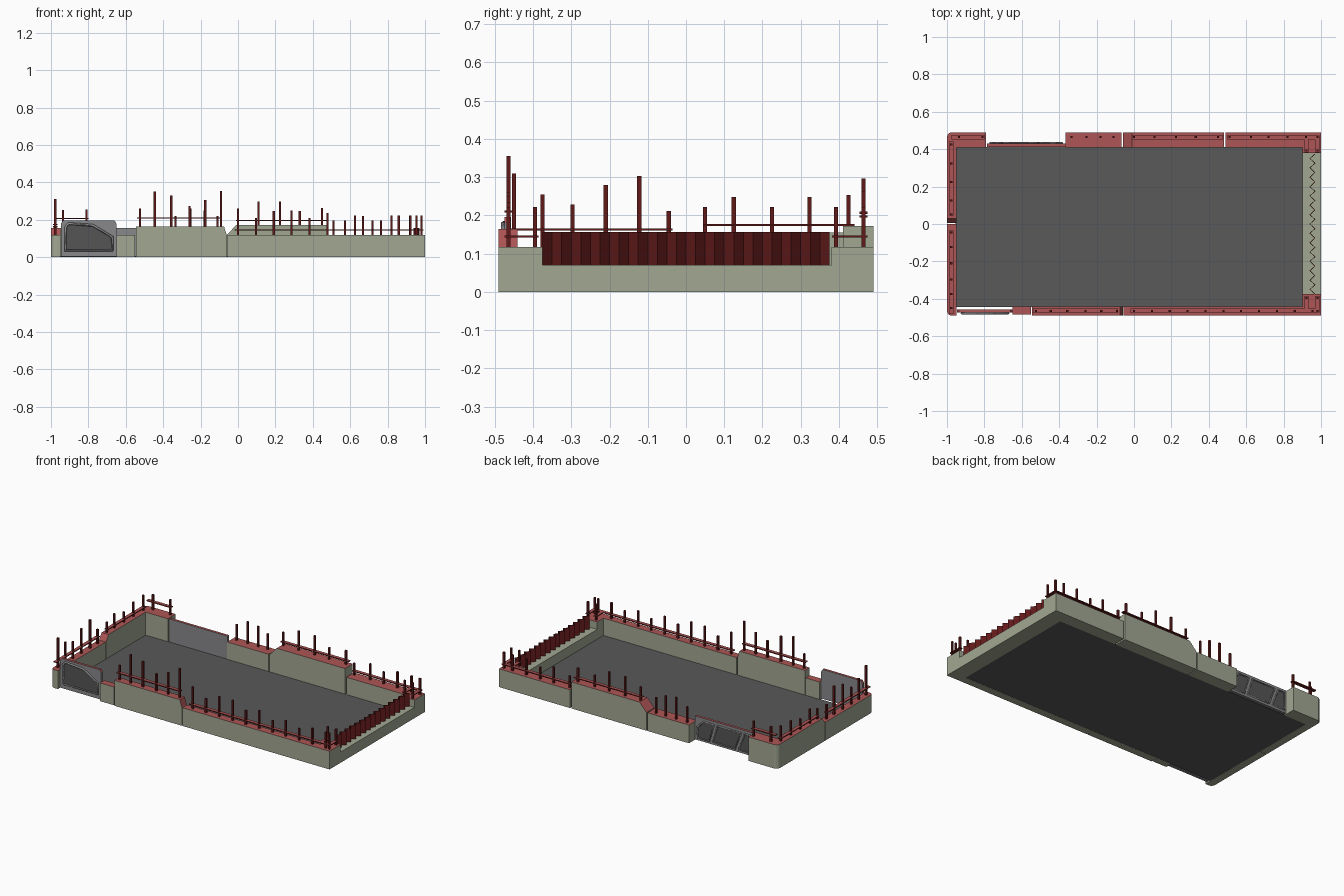
import bpy, bmesh
from mathutils import Vector

if "Cube" in bpy.data.objects:
    bpy.data.objects.remove(bpy.data.objects["Cube"])


def mat(name, r, g, b):
    m = bpy.data.materials.new(name)
    m.diffuse_color = (r, g, b, 1)
    m.use_nodes = True
    m.node_tree.nodes["Principled BSDF"].inputs["Base Color"].default_value = m.diffuse_color
    return m


STONE = mat("stone", 0.36, 0.39, 0.29)
RED = mat("red_top", 0.42, 0.09, 0.09)
DARK_RED = mat("dark_red", 0.12, 0.01, 0.01)
FLOOR = mat("floor_grey", 0.10, 0.10, 0.10)
METAL = mat("gate_grey", 0.25, 0.25, 0.26)
PANEL = mat("panel_grey", 0.09, 0.09, 0.09)


def finish(bm, name, *mats):
    bmesh.ops.recalc_face_normals(bm, faces=bm.faces)
    me = bpy.data.meshes.new(name)
    # second material goes on upward faces
    if len(mats) > 1:
        bm.normal_update()
        for f in bm.faces:
            f.material_index = 1 if f.normal.z > 0.1 else 0
    bm.to_mesh(me)
    bm.free()
    for m in mats:
        me.materials.append(m)
    ob = bpy.data.objects.new(name, me)
    bpy.context.collection.objects.link(ob)
    return ob


def prism(name, profile, a, b, mats, axis="y", round_corner=None):
    """Extrude an (along, z) profile across y (or x) from a to b."""
    bm = bmesh.new()
    place = (lambda u, d, z: (u, d, z)) if axis == "y" else (lambda u, d, z: (d, u, z))
    face = bm.faces.new([bm.verts.new(place(u, a, z)) for u, z in profile])
    ext = bmesh.ops.extrude_face_region(bm, geom=[face])
    off = Vector(place(0, b - a, 0))
    bmesh.ops.translate(bm, vec=off, verts=[v for v in ext["geom"] if isinstance(v, bmesh.types.BMVert)])
    if round_corner:
        cx, cy = round_corner
        edges = [e for e in bm.edges if all(abs(v.co.x - cx) < 1e-4 and abs(v.co.y - cy) < 1e-4 for v in e.verts)]
        bmesh.ops.bevel(bm, geom=edges, offset=0.025, segments=3, profile=0.5, affect="EDGES")
    return finish(bm, name, *mats)


def rect(u0, u1, z0, z1):
    return [(u0, z0), (u1, z0), (u1, z1), (u0, z1)]


def add_box(bm, lo, hi):
    r = bmesh.ops.create_cube(bm, size=1)
    for v in r["verts"]:
        v.co = Vector([(l + h) / 2 + c * (h - l) for l, h, c in zip(lo, hi, v.co)])


def fence(name, axis, line, posts, base, rail_z=None, ends=None):
    """Square posts on a straight line plus one flat rail around them."""
    bm = bmesh.new()
    r = 0.0055
    for u, top in posts:
        x, y = (u, line) if axis == "x" else (line, u)
        add_box(bm, (x - r, y - r, base - 0.01), (x + r, y + r, top))
    finish(bm, name + "_posts", DARK_RED)
    if rail_z:
        u0, u1 = ends
        w, h = 0.011, 0.003
        bm = bmesh.new()
        if axis == "x":
            add_box(bm, (u0, line - w, rail_z - h), (u1, line + w, rail_z + h))
        else:
            add_box(bm, (line - w, u0, rail_z - h), (line + w, u1, rail_z + h))
        finish(bm, name + "_rail", DARK_RED, RED)


def frame(name, loop, y, width=0.007):
    """Raised bar outline on a gate."""
    cu = bpy.data.curves.new(name, "CURVE")
    cu.dimensions = "3D"
    cu.bevel_depth = width
    cu.bevel_resolution = 0
    sp = cu.splines.new("POLY")
    sp.points.add(len(loop) - 1)
    for p, (x, z) in zip(sp.points, loop):
        p.co = (x, y, z, 1)
    sp.use_cyclic_u = True
    cu.materials.append(METAL)
    ob = bpy.data.objects.new(name, cu)
    bpy.context.collection.objects.link(ob)


# floor
prism("floor", rect(-0.955, 0.905, 0.001, 0.006), -0.445, 0.412, [FLOOR])

WALL = [STONE, RED]
LOW, LEFT_H, FRONT_H, BACK_H = 0.118, 0.155, 0.165, 0.172
F = (-0.49, -0.44)
B = (0.41, 0.49)
# front walls
prism("front_wall_right", rect(-0.055, 1, 0, LOW), *F, WALL)
prism("front_wall_middle", [(-0.545, 0), (-0.06, 0), (-0.06, LOW), (-0.075, FRONT_H), (-0.545, FRONT_H)], *F, WALL)
prism("front_wall_stub", [(-0.65, 0), (-0.55, 0), (-0.55, LOW), (-0.65, LOW)], -0.485, -0.44, WALL)
# back walls
prism("back_wall_right", rect(0.49, 1, 0, LOW), *B, WALL)
prism("back_wall_middle", [(-0.06, 0), (0.48, 0), (0.48, BACK_H), (-0.01, BACK_H), (-0.06, LOW)], *B, WALL)
prism("back_wall_left", rect(-0.365, -0.067, 0, LOW), *B, WALL)
prism("back_corner_block", rect(-0.95, -0.79, 0, LEFT_H), *B, WALL)
# left walls with rounded outer corners
prism("left_wall_front", rect(-0.49, 0.0, 0, LOW), -1, -0.95, WALL, "x", (-1, -0.49))
prism("left_wall_rear", [(0.005, 0), (0.49, 0), (0.49, LEFT_H), (0.03, LEFT_H), (0.005, LOW)],
      -1, -0.95, WALL, "x", (-1, 0.49))
# right wall: low sill between two corner blocks
prism("right_wall_sill", rect(-0.375, 0.38, 0, 0.07), 0.9, 1, [STONE], "x")
prism("right_corner_front", rect(-0.44, -0.375, 0, LOW), 0.9, 1, WALL, "x")
prism("right_corner_back", rect(0.38, 0.41, 0, LOW), 0.9, 1, WALL, "x")

# corrugated sheet on the sill
bm = bmesh.new()
n = 30
zig = [(0.943 if i % 2 else 0.97, -0.375 + 0.75 * i / n) for i in range(n + 1)]
outline = zig + [(x - 0.005, y) for x, y in reversed(zig)]
lo = [bm.verts.new((x, y, 0.068)) for x, y in outline]
hi = [bm.verts.new((x, y, 0.156)) for x, y in outline]
m = len(outline)
for i in range(m):
    j = (i + 1) % m
    bm.faces.new((lo[i], lo[j], hi[j], hi[i]))
for i in range(n):
    for ring in (lo, hi):
        bm.faces.new((ring[i], ring[i + 1], ring[m - 2 - i], ring[m - 1 - i]))
finish(bm, "corrugated_sheet", DARK_RED)

# front gate
prism("front_gate", [(-0.947, 0.005), (-0.65, 0.005), (-0.65, 0.18), (-0.66, 0.196), (-0.935, 0.196), (-0.947, 0.18)],
      -0.474, -0.458, [METAL, RED])
loop = [(-0.922, 0.035), (-0.672, 0.035), (-0.672, 0.108), (-0.775, 0.17), (-0.905, 0.18), (-0.922, 0.16)]
prism("front_gate_panel", loop, -0.477, -0.473, [PANEL])
frame("front_gate_frame", loop, -0.477)

# back gate with slanted panels
prism("back_gate", rect(-0.785, -0.365, 0.003, 0.155), 0.413, 0.43, [METAL, RED])
panels = [[(-0.77, 0.02), (-0.68, 0.02), (-0.725, 0.135), (-0.77, 0.135)],
          [(-0.655, 0.02), (-0.495, 0.02), (-0.53, 0.135), (-0.70, 0.135)],
          [(-0.47, 0.02), (-0.385, 0.02), (-0.385, 0.09), (-0.43, 0.135), (-0.505, 0.135)]]
for i, p in enumerate(panels):
    prism(f"back_gate_panel_{i}", p, 0.429, 0.433, [PANEL])
    frame(f"back_gate_frame_{i}", p, 0.433, 0.006)

# fences along the walls
fence("fence_front_right", "x", -0.464,
      [(0.0955 * i, t) for i, t in enumerate([.26, .21, .248, .25, .21, .235, .195, .22, .195, .222, .222])],
      LOW, 0.145, (-0.02, 0.98))
fence("fence_front_middle", "x", -0.464,
      [(-.525, .26), (-.445, .35), (-.357, .33), (-.26, .275), (-.175, .305), (-.092, .355)],
      FRONT_H, 0.21, (-0.54, -0.085))
fence("fence_back_middle", "x", 0.464,
      [(0, .26), (.11, .297), (.225, .297), (.33, .248), (.45, .262)], BACK_H, 0.197, (-0.012, 0.475))
fence("fence_back_right", "x", 0.464,
      [(.51, .195), (.625, .222), (.72, .195), (.82, .222), (.92, .222), (.982, .222)], LOW, 0.145, (0.5, 0.99))
fence("fence_back_left", "x", 0.464, [(-.335, .22), (-.255, .26), (-.18, .25), (-.11, .22)], LOW)
fence("fence_back_corner", "x", 0.464, [(-.935, .253), (-.81, .255)], LEFT_H, 0.207, (-0.975, -0.8))
fence("fence_left_front", "y", -0.977,
      [(-.45, .31), (-.375, .255), (-.297, .228), (-.21, .28), (-.122, .303), (-.045, .212)],
      LOW, 0.163, (-0.48, -0.035))
fence("fence_left_rear", "y", -0.977,
      [(.05, .222), (.125, .248), (.225, .222), (.323, .248), (.425, .253)], LEFT_H, 0.175, (0.045, 0.44))
for tag, y0, y1 in (("front", -0.395, -0.464), ("back", 0.392, 0.464)):
    fence("fence_right_" + tag, "y", 0.98, [(y0, .222), (y1, .222)], LOW, 0.145,
          (min(y0, y1) - 0.01, max(y0, y1) + 0.01))
    fence("fence_inner_" + tag, "y", 0.922, [(y0, .222)], LOW, 0.145,
          (min(y0, y1) - 0.01, max(y0, y1) + 0.01))
